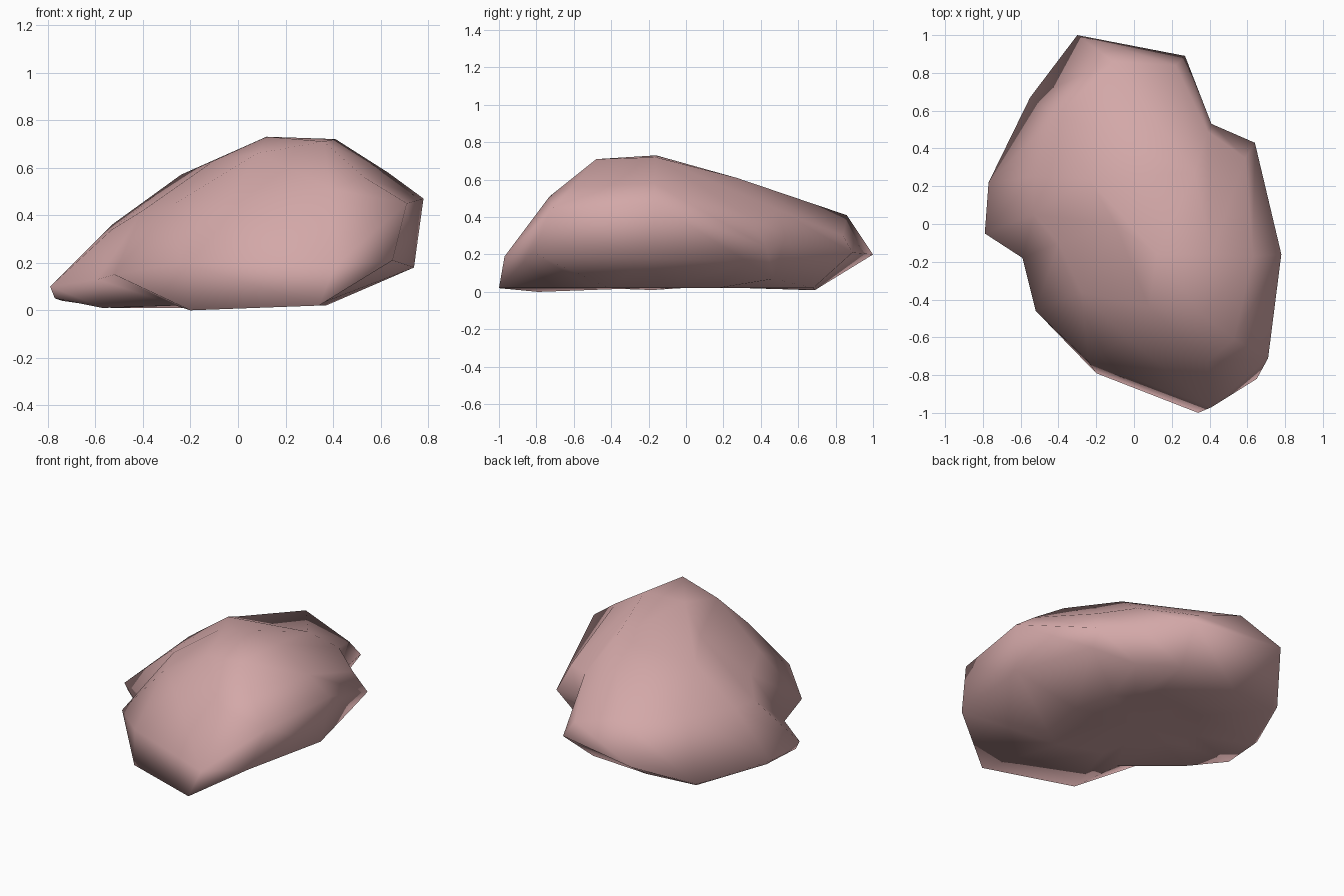
import bpy
import bmesh

# Remove only the default cube
default_cube = bpy.data.objects.get("Cube")
if default_cube:
    bpy.data.objects.remove(default_cube, do_unlink=True)


def make_material(name, color):
    material = bpy.data.materials.new(name)
    material.use_nodes = True
    material.diffuse_color = color
    material.node_tree.nodes["Principled BSDF"].inputs["Base Color"].default_value = color
    return material


def add_loop(mesh, points):
    return [mesh.verts.new(point) for point in points]


def stitch(mesh, outer, inner):
    """Join two closed loops; the inner one may have fewer corners."""
    count = len(outer)
    for i in range(count):
        j = (i + 1) % count
        near, far = (inner[k * len(inner) // count] for k in (i, j))
        corners = [outer[i], outer[j], far, near]
        mesh.faces.new(list(dict.fromkeys(corners)))


def cap(mesh, loop, center):
    """Close a loop with a fan of triangles."""
    middle = mesh.verts.new(center)
    for i, vert in enumerate(loop):
        mesh.faces.new((vert, loop[(i + 1) % len(loop)], middle))


# Outlines run clockwise from the back corner
foot = [(-.2, .69, .01), (.2, .68, .02), (.38, .47, .07), (.6, .33, .16),
        (.74, -.2, .18), (.65, -.82, .21), (.34, -1, .02), (-.2, -.79, 0),
        (-.26, -.47, .02), (-.57, -.18, .01), (-.77, -.04, .05),
        (-.74, .22, .04), (-.53, .65, .01)]

rim = [(-.3, 1, .2), (.27, .89, .21), (.41, .53, .3), (.64, .43, .24),
       (.78, -.16, .47), (.71, -.71, .45), (.41, -.97, .19), (-.24, -.73, .2),
       (-.52, -.46, .15), (-.59, -.18, .13), (-.79, -.05, .1),
       (-.77, .22, .07), (-.55, .67, .03)]

shoulder = [(-.11, .86, .41), (.22, .84, .3), (.39, .49, .44), (.59, .35, .39),
            (.63, -.17, .58), (.53, -.61, .56), (.39, -.73, .51), (-.04, -.6, .46),
            (-.28, -.36, .44), (-.4, -.1, .42), (-.53, .05, .34),
            (-.53, .25, .36), (-.4, .58, .4)]

crown = [(.32, .27, .61), (.41, -.16, .72), (.36, -.48, .71),
         (.08, -.44, .66), (-.1, 0, .63), (-.24, .24, .57)]

# Boulder: stacked outlines with a peaked crown and a flat underside
mesh = bmesh.new()
foot_loop, rim_loop, shoulder_loop, crown_loop = (
    add_loop(mesh, points) for points in (foot, rim, shoulder, crown))
floor_loop = add_loop(mesh, [(x * .5, y * .5, .02) for x, y, z in foot])

stitch(mesh, foot_loop, rim_loop)
stitch(mesh, rim_loop, shoulder_loop)
stitch(mesh, shoulder_loop, crown_loop)
cap(mesh, crown_loop, (.12, -.16, .73))
stitch(mesh, foot_loop, floor_loop)
cap(mesh, floor_loop, (0, 0, .02))
bmesh.ops.recalc_face_normals(mesh, faces=mesh.faces)

for face in mesh.faces:
    face.smooth = True

data = bpy.data.meshes.new("boulder")
mesh.to_mesh(data)
mesh.free()
data.materials.append(make_material("dusty pink stone", (.65, .39, .39, 1)))
boulder = bpy.data.objects.new("boulder", data)
bpy.context.collection.objects.link(boulder)
